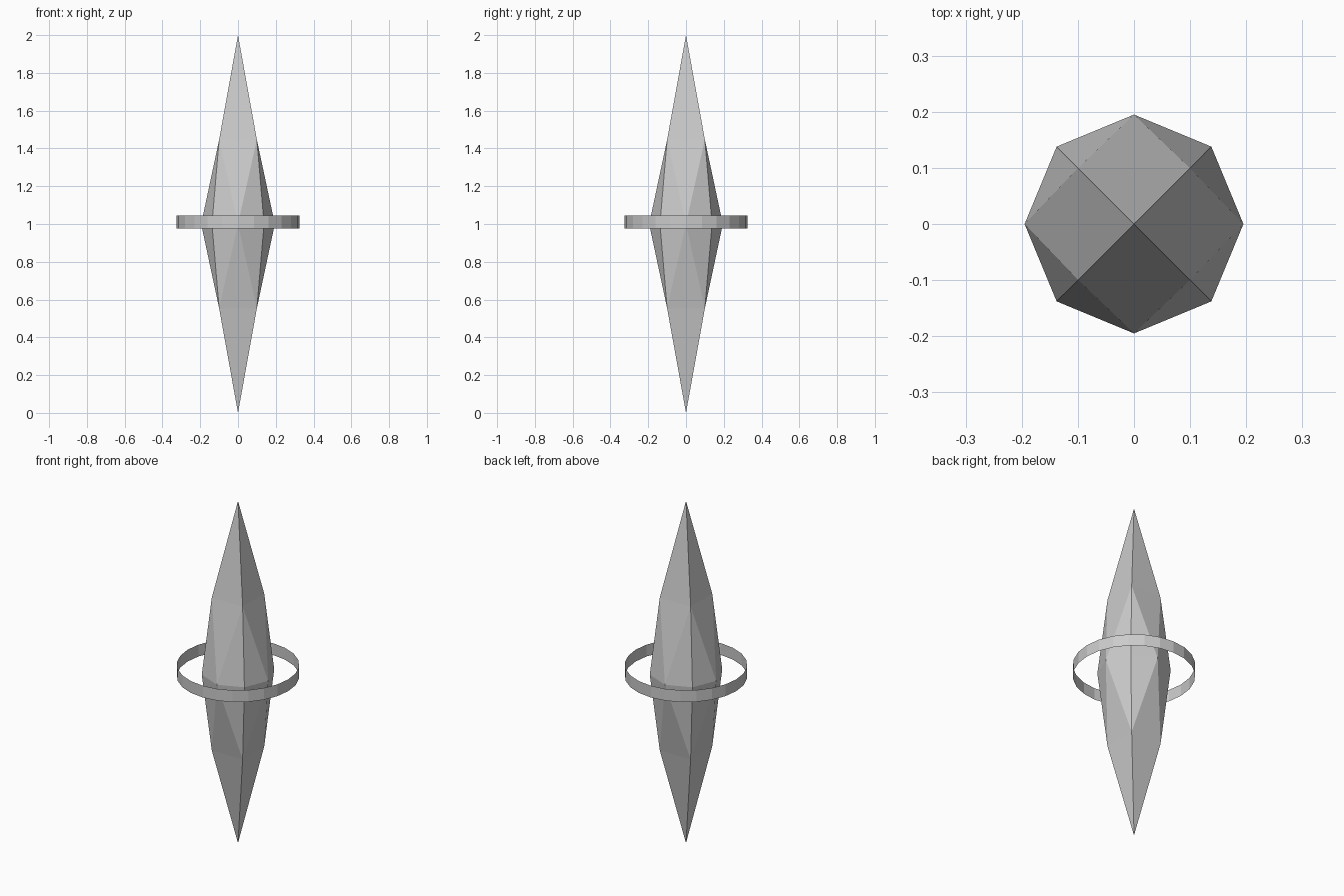
import bpy
import bmesh
from math import sin, cos, pi

cube = bpy.data.objects.get("Cube")
if cube:
    bpy.data.objects.remove(cube, do_unlink=True)

# Single plain grey used everywhere
grey = bpy.data.materials.new("plain_grey")
grey.use_nodes = True
colour = (0.6, 0.6, 0.6, 1)
grey.diffuse_color = colour
grey.node_tree.nodes["Principled BSDF"].inputs["Base Color"].default_value = colour


def add_object(name, bm):
    mesh = bpy.data.meshes.new(name)
    bm.to_mesh(mesh)
    bm.free()
    mesh.materials.append(grey)
    obj = bpy.data.objects.new(name, mesh)
    bpy.context.collection.objects.link(obj)
    return obj


def ring_of_verts(bm, count, radius, z, start=0.0):
    angles = [start + 2 * pi * i / count for i in range(count)]
    return [bm.verts.new((radius * cos(a), radius * sin(a), z)) for a in angles]


# Crystal: stretched, once-divided octahedron, its two halves sharing the belt
bm = bmesh.new()
belt = ring_of_verts(bm, 8, 0.195, 1.0)
for side in (1, -1):
    tip = bm.verts.new((0, 0, 1 + side))
    shoulder = ring_of_verts(bm, 4, 0.141, 1 + side * 0.447, pi / 4)
    for i in range(4):
        left, right = shoulder[i - 1], shoulder[i]
        axis, diagonal, after = (belt[(2 * i + k) % 8] for k in range(3))
        bm.faces.new((tip, left, right))
        bm.faces.new((left, axis, right))
        bm.faces.new((right, axis, diagonal))
        bm.faces.new((right, diagonal, after))
bmesh.ops.recalc_face_normals(bm, faces=bm.faces)
add_object("crystal", bm)

# Thin open band floating round the middle
bm = bmesh.new()
low = ring_of_verts(bm, 24, 0.325, 0.975)
high = ring_of_verts(bm, 24, 0.325, 1.044)
for i in range(24):
    bm.faces.new((low[i - 1], low[i], high[i], high[i - 1]))
add_object("floating_band", bm)
